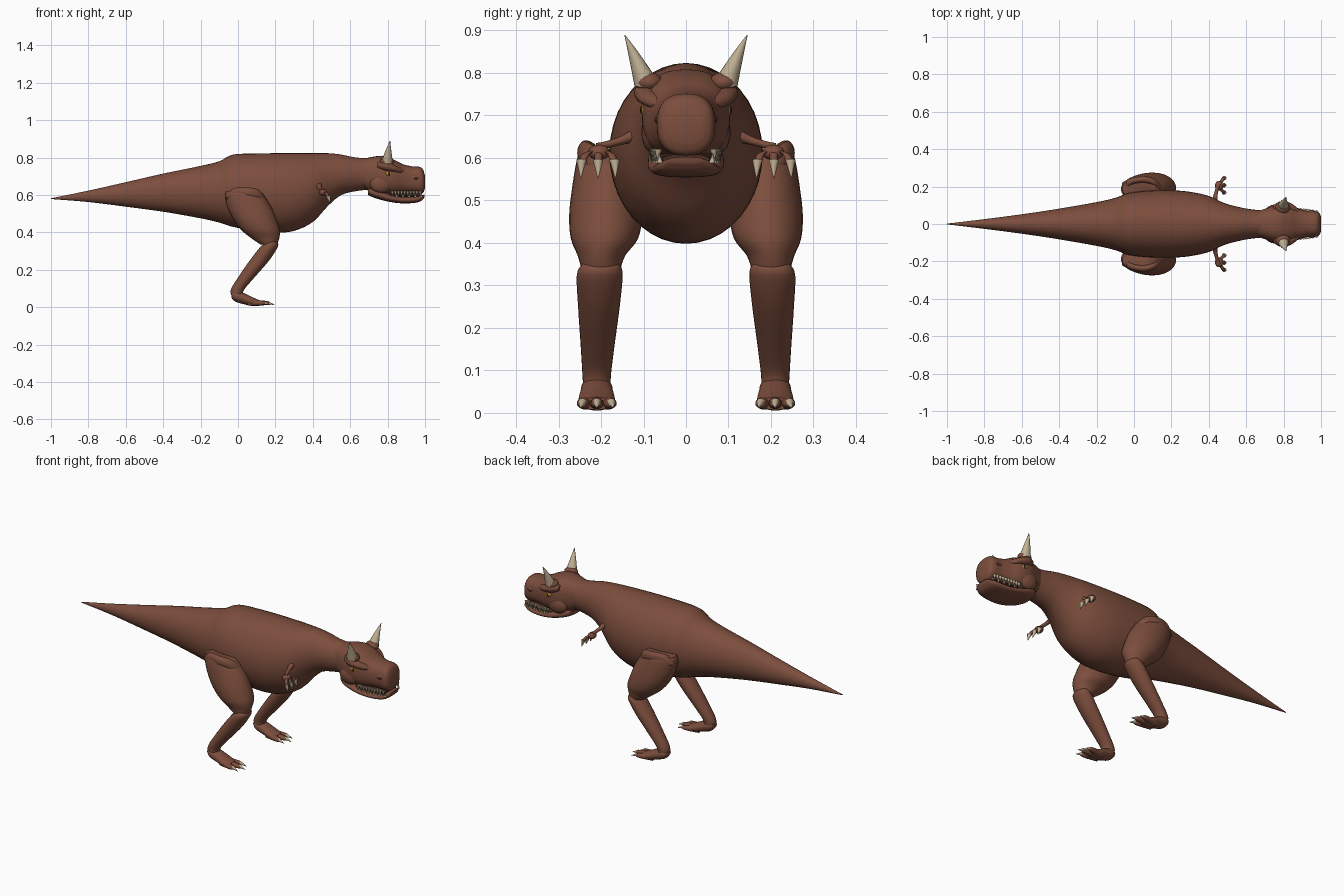
import bpy, bmesh, math
from mathutils import Vector, Matrix

cube = bpy.data.objects.get("Cube")
if cube:
    bpy.data.objects.remove(cube, do_unlink=True)


def material(name, rgb):
    m = bpy.data.materials.new(name)
    m.use_nodes = True
    m.diffuse_color = (*rgb, 1)
    m.node_tree.nodes["Principled BSDF"].inputs["Base Color"].default_value = (*rgb, 1)
    return m


hide = material("brown hide", (0.2, 0.075, 0.046))
dark = material("dark hide", (0.07, 0.025, 0.018))
ivory = material("ivory", (0.54, 0.44, 0.3))
amber = material("amber eye", (0.4, 0.19, 0.02))
black = material("pupil black", (0.01, 0.008, 0.006))


def spline(rows, steps):
    """Smoothly resample a list of section rows."""
    out = []
    for i in range(len(rows) - 1):
        p = [rows[max(0, min(len(rows) - 1, i + k))] for k in (-1, 0, 1, 2)]
        for s in range(steps):
            t = s / steps
            out.append([b + 0.5 * t * (c - a + t * (2 * a - 5 * b + 4 * c - d
                        + t * (3 * (b - c) + d - a))) for a, b, c, d in zip(*p)])
    return out + [list(rows[-1])]


def loft(bm, rows, axis="X", sides=24, steps=4, power=2.0):
    """Rows are x, y, z and two radii in the plane across the axis."""
    u, v = {"X": ((0, 1, 0), (0, 0, 1)), "Y": ((0, 0, 1), (1, 0, 0)),
            "Z": ((1, 0, 0), (0, 1, 0))}[axis]
    rings = []
    for x, y, z, ra, rb in spline(rows, steps):
        ring = []
        for k in range(sides):
            a = 2 * math.pi * k / sides
            c, s = math.cos(a), math.sin(a)
            c = math.copysign(abs(c) ** (2 / power), c) * max(ra, 0.001)
            s = math.copysign(abs(s) ** (2 / power), s) * max(rb, 0.001)
            ring.append(bm.verts.new(Vector((x, y, z)) + Vector(u) * c + Vector(v) * s))
        rings.append(ring)
    for a, b in zip(rings, rings[1:]):
        for k in range(sides):
            n = (k + 1) % sides
            bm.faces.new((a[k], a[n], b[n], b[k]))
    bm.faces.new(rings[0])
    bm.faces.new(rings[-1])


def cone(bm, base, tip, r, sides=12):
    base, tip = Vector(base), Vector(tip)
    d = tip - base
    mat = Matrix.Translation((base + tip) / 2) @ d.to_track_quat("Z", "Y").to_matrix().to_4x4()
    bmesh.ops.create_cone(bm, cap_ends=True, segments=sides, radius1=r, radius2=r * 0.06,
                          depth=d.length, matrix=mat)


def ball(bm, centre, size, tilt=0.0, yaw=0.0):
    mat = (Matrix.Translation(centre) @ Matrix.Rotation(yaw, 4, "Z")
           @ Matrix.Rotation(tilt, 4, "Y") @ Matrix.Diagonal((*size, 1)))
    bmesh.ops.create_uvsphere(bm, u_segments=20, v_segments=12, radius=1, matrix=mat)


def part(name, mat, build, mirror=False):
    bm = bmesh.new()
    build(bm)
    bmesh.ops.recalc_face_normals(bm, faces=bm.faces)
    me = bpy.data.meshes.new(name)
    bm.to_mesh(me)
    bm.free()
    me.materials.append(mat)
    ob = bpy.data.objects.new(name, me)
    bpy.context.collection.objects.link(ob)
    bpy.ops.object.select_all(action="DESELECT")
    ob.select_set(True)
    bpy.context.view_layer.objects.active = ob
    bpy.ops.object.shade_smooth_by_angle(angle=math.radians(50))
    if mirror:
        mod = ob.modifiers.new("Mirror", "MIRROR")
        mod.use_axis = (False, True, False)
    return ob


def spans(rows):
    """x, top, bottom, half width -> section rows on the centre line."""
    return [(x, 0, (t + b) / 2, w, (t - b) / 2) for x, t, b, w in rows]


# Torso, neck and tail
torso = spans([(-1, .582, .578, .002), (-.8, .623, .562, .026), (-.6, .668, .537, .052),
               (-.4, .714, .51, .082), (-.2, .755, .475, .117), (-.1, .78, .452, .14),
               (-.03, .815, .43, .165), (.08, .821, .41, .178), (.2, .823, .398, .18),
               (.3, .823, .408, .172), (.4, .823, .455, .15), (.48, .823, .54, .113),
               (.55, .816, .598, .093), (.63, .8, .62, .078), (.72, .795, .63, .07)])
part("body", hide, lambda bm: loft(bm, torso, sides=40))

# Head and lower jaw
skull = spans([(.66, .79, .645, .068), (.71, .802, .615, .085), (.77, .808, .6, .103),
               (.83, .79, .6, .1), (.88, .765, .606, .082), (.93, .753, .608, .07),
               (.97, .75, .606, .068), (.99, .735, .612, .06), (1, .7, .635, .04)])
part("head", hide, lambda bm: loft(bm, skull, sides=32, power=2.5))
chin = spans([(.695, .64, .6, .06), (.73, .635, .584, .084), (.8, .608, .565, .09),
              (.87, .592, .555, .083), (.93, .592, .556, .077), (.975, .598, .565, .065),
              (.998, .602, .588, .04)])
part("lower_jaw", hide, lambda bm: loft(bm, chin, sides=28, power=2.6))
gums = spans([(.79, .615, .59, .07), (.9, .612, .585, .066), (.97, .61, .585, .056)])
part("mouth_lining", dark, lambda bm: loft(bm, gums))


# Teeth along both sides of the jaws
def teeth(bm):
    for i in range(10):
        x = .825 + i * .0165
        y = .079 - .014 * (i / 9) ** 2
        cone(bm, (x, y, .621), (x, y + .003, .592), .009, 8)
        if i % 2:
            cone(bm, (x + .008, y - .004, .588), (x + .008, y - .002, .612), .007, 8)


part("teeth", ivory, teeth, True)


# Brow ridges, horn bases and cheeks
def brows(bm):
    loft(bm, [(.745, .08, .76, .02, .015), (.785, .096, .755, .026, .024),
              (.835, .09, .742, .023, .018), (.87, .07, .73, .018, .014),
              (.895, .055, .725, .005, .005)])
    ball(bm, (.795, .088, .778), (.038, .033, .024))
    ball(bm, (.765, .075, .66), (.06, .03, .05))


part("brows", hide, brows, True)


def horn(bm):
    loft(bm, [(.797, .09, .768, .031, .031), (.8, .105, .805, .024, .023),
              (.806, .125, .85, .012, .012), (.813, .144, .889, .001, .001)][::-1], "Z", 20)


part("horns", ivory, horn, True)
part("eyes", amber, lambda bm: ball(bm, (.805, .095, .713), (.02, .012, .014), .3, -.2), True)
part("pupils", black, lambda bm: ball(bm, (.808, .1035, .713), (.005, .005, .009)), True)
part("nostril_rims", hide, lambda bm: ball(bm, (.948, .06, .692), (.022, .012, .016), 0, -.1), True)
part("nostrils", dark, lambda bm: ball(bm, (.951, .069, .69), (.012, .005, .007), 0, -.1), True)

# Thighs, with a flat shelf where they meet the hips
thigh = [(.025, .19, .622, .088, .055), (.035, .187, .595, .105, .07),
         (.062, .188, .53, .118, .08), (.092, .189, .465, .115, .086),
         (.122, .192, .41, .102, .079), (.145, .199, .37, .076, .056),
         (.165, .2, .335, .045, .045)]
part("thighs", hide, lambda bm: loft(bm, thigh, "Z", 28), True)
strap = [(-.065, .19, .585, .015, .03), (-.02, .225, .612, .025, .018),
         (.05, .238, .612, .028, .018), (.11, .222, .6, .028, .02), (.145, .19, .57, .02, .02)]
part("hip_folds", hide, lambda bm: loft(bm, [(x, y, z, b, a) for x, y, z, a, b in strap]), True)

# Shins
shin = [(.178, .2, .35, .03, .044), (.168, .203, .325, .046, .054), (.115, .205, .25, .052, .049),
        (.045, .208, .16, .044, .04), (-.002, .21, .095, .036, .034), (-.005, .21, .06, .03, .032)]
part("shins", hide, lambda bm: loft(bm, shin, "Z", 24), True)


# Feet with three clawed toes
def feet(bm):
    loft(bm, [(-.036, .21, .065, .02, .014), (-.015, .21, .06, .035, .03),
              (.03, .21, .046, .039, .03), (.075, .21, .03, .043, .024),
              (.115, .21, .022, .036, .015)])
    for s in (-1, 0, 1):
        end = .155 - .02 * abs(s)
        loft(bm, [(.05, .21 + s * .018, .025, .016, .018),
                  (.1, .21 + s * .028, .023, .016, .015),
                  (end, .21 + s * .034, .022, .013, .011),
                  (end + .014, .21 + s * .036, .021, .004, .004)], sides=14)


part("feet", hide, feet, True)


def toe_claws(bm):
    for s in (-1, 0, 1):
        x = .155 - .02 * abs(s)
        cone(bm, (x, .21 + s * .034, .025), (x + .04, .21 + s * .039, .012), .01)


part("toe_claws", ivory, toe_claws, True)


# Small arms with three clawed fingers
def arms(bm):
    loft(bm, [(.43, .11, .66, .02, .02), (.435, .15, .642, .011, .012),
              (.445, .19, .63, .009, .01), (.452, .212, .622, .013, .013)], "Y", 14)
    ball(bm, (.455, .205, .613), (.022, .026, .018))
    for s in (-1, 0, 1):
        loft(bm, [(.46, .205 + s * .01, .618, .009, .009), (.473, .206 + s * .03, .608, .009, .009),
                  (.483, .207 + s * .038, .588, .009, .01)], "Z", 12)


part("arms", hide, arms, True)


def finger_claws(bm):
    for s in (-1, 0, 1):
        cone(bm, (.482, .207 + s * .039, .594), (.494, .207 + s * .041, .552), .012)


part("finger_claws", ivory, finger_claws, True)
